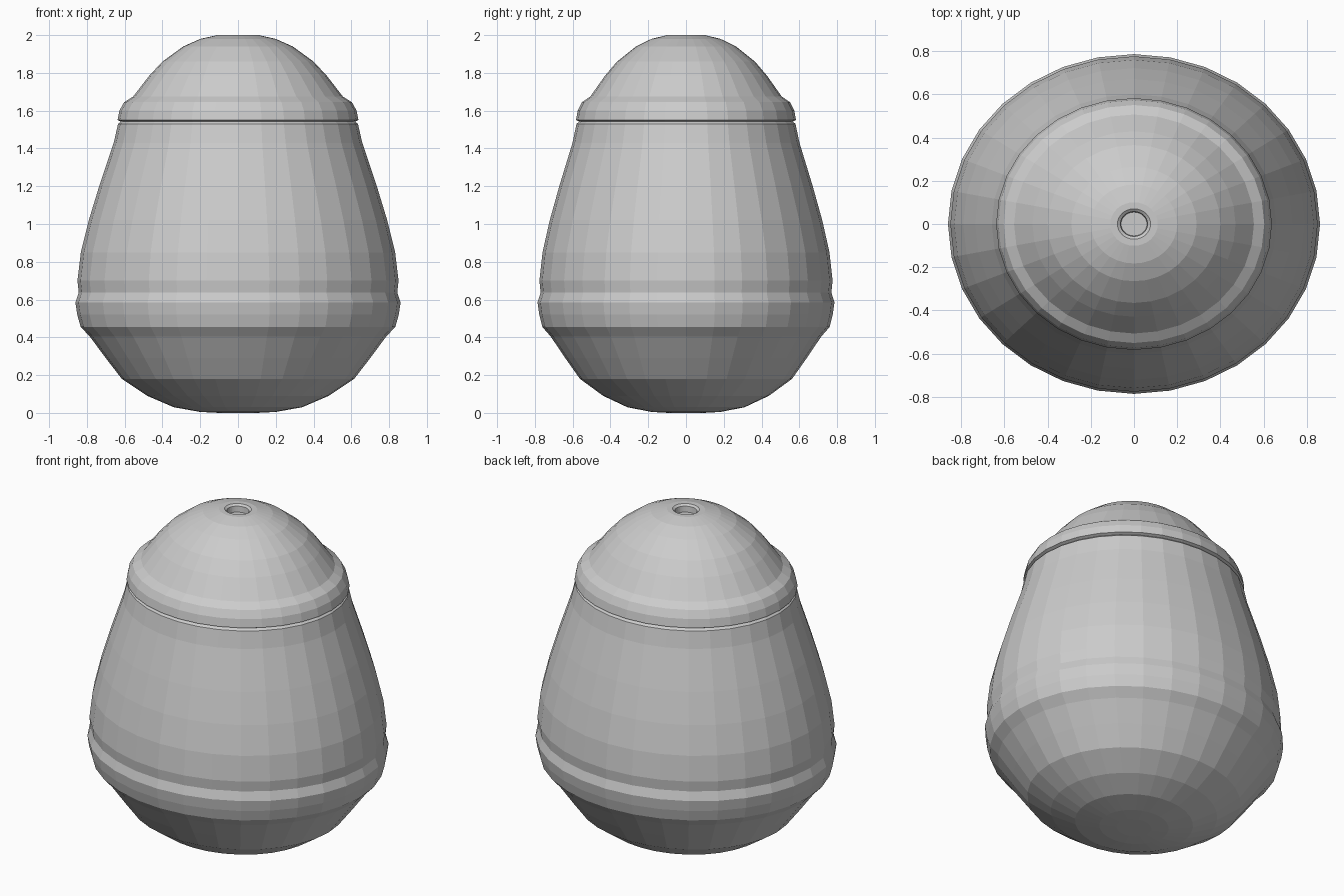
import bpy
import bmesh
from math import cos, sin, tau

SIDES = 32
DEPTH_RATIO = 0.913  # oval cross-section, narrower front to back

cube = bpy.data.objects.get("Cube")
if cube:
    bpy.data.objects.remove(cube, do_unlink=True)

grey = bpy.data.materials.new("plain grey")
grey.use_nodes = True
colour = (0.6, 0.6, 0.6, 1)
grey.diffuse_color = colour
grey.node_tree.nodes["Principled BSDF"].inputs["Base Color"].default_value = colour


def lathe(name, profile, cap_start=False, cap_end=False):
    """Turn a (radius, height) profile, listed bottom to top, into an oval shell."""
    bm = bmesh.new()
    rings = []
    for r, z in profile:
        ring = []
        for i in range(SIDES):
            a = tau * i / SIDES
            ring.append(bm.verts.new((r * cos(a), r * DEPTH_RATIO * sin(a), z)))
        rings.append(ring)
    for low, high in zip(rings, rings[1:]):
        for i in range(SIDES):
            j = (i + 1) % SIDES
            bm.faces.new((low[i], low[j], high[j], high[i]))
    if cap_start:
        bm.faces.new(rings[0][::-1])
    if cap_end:
        bm.faces.new(rings[-1])
    mesh = bpy.data.meshes.new(name)
    bm.to_mesh(mesh)
    bm.free()
    mesh.materials.append(grey)
    obj = bpy.data.objects.new(name, mesh)
    bpy.context.collection.objects.link(obj)
    return obj


# Rounded bowl at the bottom
lathe("base_bowl", [(0.10, 0), (0.20, 0.005), (0.34, 0.03), (0.48, 0.09),
                    (0.615, 0.18), (0.70, 0.29), (0.785, 0.405)], cap_start=True)

# Raised band around the widest part
lathe("waist_band", [(0.785, 0.405), (0.833, 0.455), (0.851, 0.52),
                     (0.861, 0.585), (0.843, 0.637)])

# Tapering body, ending in a thin groove below the cap
lathe("body", [(0.843, 0.637), (0.85, 0.70), (0.832, 0.85), (0.79, 1.02),
               (0.735, 1.2), (0.658, 1.43), (0.635, 1.53), (0.62, 1.542)])

# Domed cap with a rolled rim and a small hole at the top
lathe("cap", [(0.62, 1.542), (0.638, 1.55), (0.628, 1.60), (0.603, 1.645),
              (0.555, 1.675), (0.47, 1.785), (0.40, 1.86), (0.29, 1.94),
              (0.20, 1.98), (0.11, 2.0), (0.077, 2.0), (0.063, 1.99),
              (0.06, 1.955)], cap_end=True)
